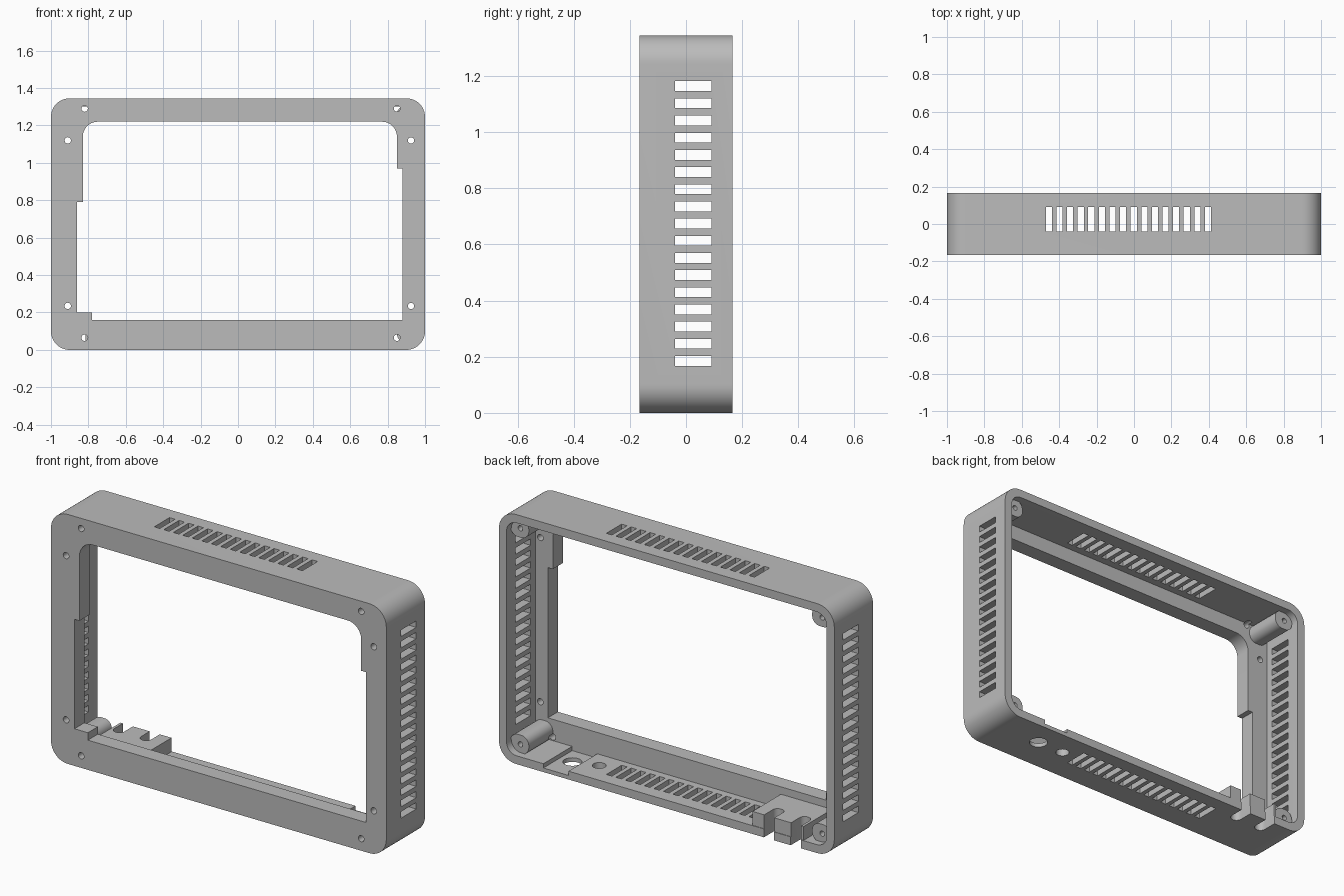
import bpy, bmesh, math

if "Cube" in bpy.data.objects:
    bpy.data.objects.remove(bpy.data.objects["Cube"], do_unlink=True)

H, D = 1.345, 0.165          # frame height, half depth
WALL, PLATE = 0.045, -0.08   # wall thickness, inner plane of the front plate
SLOT_Y = (-0.04, 0.09)

grey = bpy.data.materials.new("plain grey")
grey.use_nodes = True
colour = (0.5, 0.5, 0.5, 1)
grey.diffuse_color = colour
grey.node_tree.nodes["Principled BSDF"].inputs["Base Color"].default_value = colour


def arc(cx, cz, r, start, end, n=8):
    return [(cx + r * math.cos(math.radians(start + (end - start) * i / n)),
             cz + r * math.sin(math.radians(start + (end - start) * i / n)))
            for i in range(n + 1)]


def rounded(x0, x1, z0, z1, r, n=8):
    return (arc(x1 - r, z0 + r, r, -90, 0, n) + arc(x1 - r, z1 - r, r, 0, 90, n)
            + arc(x0 + r, z1 - r, r, 90, 180, n) + arc(x0 + r, z0 + r, r, 180, 270, n))


def circle(cx, cz, r):
    return arc(cx, cz, r, 0, 360, 20)[:-1]


def prism(bm, pts, a, b, axis="y"):
    """Extrude an outline from a to b along the y or z axis."""
    def place(p, t):
        return (p[0], t, p[1]) if axis == "y" else (p[0], p[1], t)
    low = [bm.verts.new(place(p, a)) for p in pts]
    high = [bm.verts.new(place(p, b)) for p in pts]
    faces = [bm.faces.new(low), bm.faces.new(high)]
    for i in range(len(pts)):
        j = (i + 1) % len(pts)
        faces.append(bm.faces.new((low[i], low[j], high[j], high[i])))
    bmesh.ops.recalc_face_normals(bm, faces=faces)


def box(bm, x, y, z):
    prism(bm, [(x[0], z[0]), (x[1], z[0]), (x[1], z[1]), (x[0], z[1])], y[0], y[1])


def make(name, bm):
    mesh = bpy.data.meshes.new(name)
    bm.to_mesh(mesh)
    bm.free()
    mesh.materials.append(grey)
    obj = bpy.data.objects.new(name, mesh)
    bpy.context.scene.collection.objects.link(obj)
    return obj


def combine(target, bm, operation):
    """Apply a boolean with a temporary helper body."""
    helper = make("helper", bm)
    helper.hide_render = True
    mod = target.modifiers.new("combine", "BOOLEAN")
    mod.operation, mod.solver, mod.object = operation, "EXACT", helper
    bpy.context.view_layer.update()
    graph = bpy.context.evaluated_depsgraph_get()
    mesh = bpy.data.meshes.new_from_object(target.evaluated_get(graph))
    target.modifiers.clear()
    target.data = mesh
    bpy.data.objects.remove(helper, do_unlink=True)


# Rounded outer shell
bm = bmesh.new()
prism(bm, rounded(-1, 1, 0, H, 0.1, 12), -D, D)
frame = make("display_frame", bm)

# Hollow rear cavity
bm = bmesh.new()
prism(bm, rounded(-1 + WALL, 1 - WALL, WALL, H - WALL, 0.06), PLATE, 0.3)
combine(frame, bm, "DIFFERENCE")

# Stepped screen opening in the front plate
bm = bmesh.new()
opening = [(-0.78, 0.16), (0.88, 0.16), (0.88, 0.97), (0.85, 0.97)]
opening += arc(0.77, 1.14, 0.08, 0, 90) + arc(-0.75, 1.14, 0.08, 90, 180)
opening += [(-0.83, 0.79), (-0.86, 0.79), (-0.86, 0.2), (-0.78, 0.2)]
prism(bm, opening, -0.3, 0)
combine(frame, bm, "DIFFERENCE")

# Corner screw posts
posts = [(x, z) for x in (-0.9, 0.9) for z in (0.09, H - 0.09)]
for x, z in posts:
    bm = bmesh.new()
    prism(bm, rounded(x - 0.05, x + 0.06, z - 0.05, z + 0.05, 0.045), PLATE - 0.02, 0.125)
    combine(frame, bm, "UNION")

# Port block on the floor
bm = bmesh.new()
box(bm, (-0.815, -0.51), (PLATE - 0.02, D - 0.003), (0.02, 0.12))
combine(frame, bm, "UNION")

# Vent slots in both sides, the top and the floor
bm = bmesh.new()
for i in range(17):
    z = 0.185 + i * 0.0612
    for x in (-1, 1):
        box(bm, (x - 0.08, x + 0.08), SLOT_Y, (z - 0.0175, z + 0.0175))
for i in range(16):
    x = -0.455 + i * 0.0567
    for z in (0, H):
        box(bm, (x - 0.0165, x + 0.0165), SLOT_Y, (z - 0.08, z + 0.08))
combine(frame, bm, "DIFFERENCE")

# Front screw holes and post holes
bm = bmesh.new()
for x, z in ((-0.82, 0.065), (0.85, 0.065), (-0.91, 0.235), (0.925, 0.235)):
    for height in (z, H + 0.01 - z):
        prism(bm, circle(x, min(height, H - 0.055), 0.017), -0.3, PLATE + 0.03)
for x, z in posts:
    prism(bm, circle(x, z, 0.014), 0.0, 0.2)
combine(frame, bm, "DIFFERENCE")

# Thinned floor pocket
bm = bmesh.new()
box(bm, (0.585, 0.735), (PLATE, 0.3), (0.022, 0.075))
combine(frame, bm, "DIFFERENCE")

# Round floor holes and open cable channels
bm = bmesh.new()
prism(bm, circle(0.66, 0.025, 0.047), -0.1, 0.09, "z")
prism(bm, circle(0.5, 0.025, 0.034), -0.1, 0.09, "z")
for x in (-0.77, -0.61):
    prism(bm, rounded(x - 0.03, x + 0.03, 0.06, 0.3, 0.029), -0.1, 0.3, "z")
combine(frame, bm, "DIFFERENCE")

# Smooth curved walls, keep crisp edges
bpy.ops.object.select_all(action="DESELECT")
frame.select_set(True)
bpy.context.view_layer.objects.active = frame
bpy.ops.object.shade_smooth_by_angle(angle=math.radians(30))
